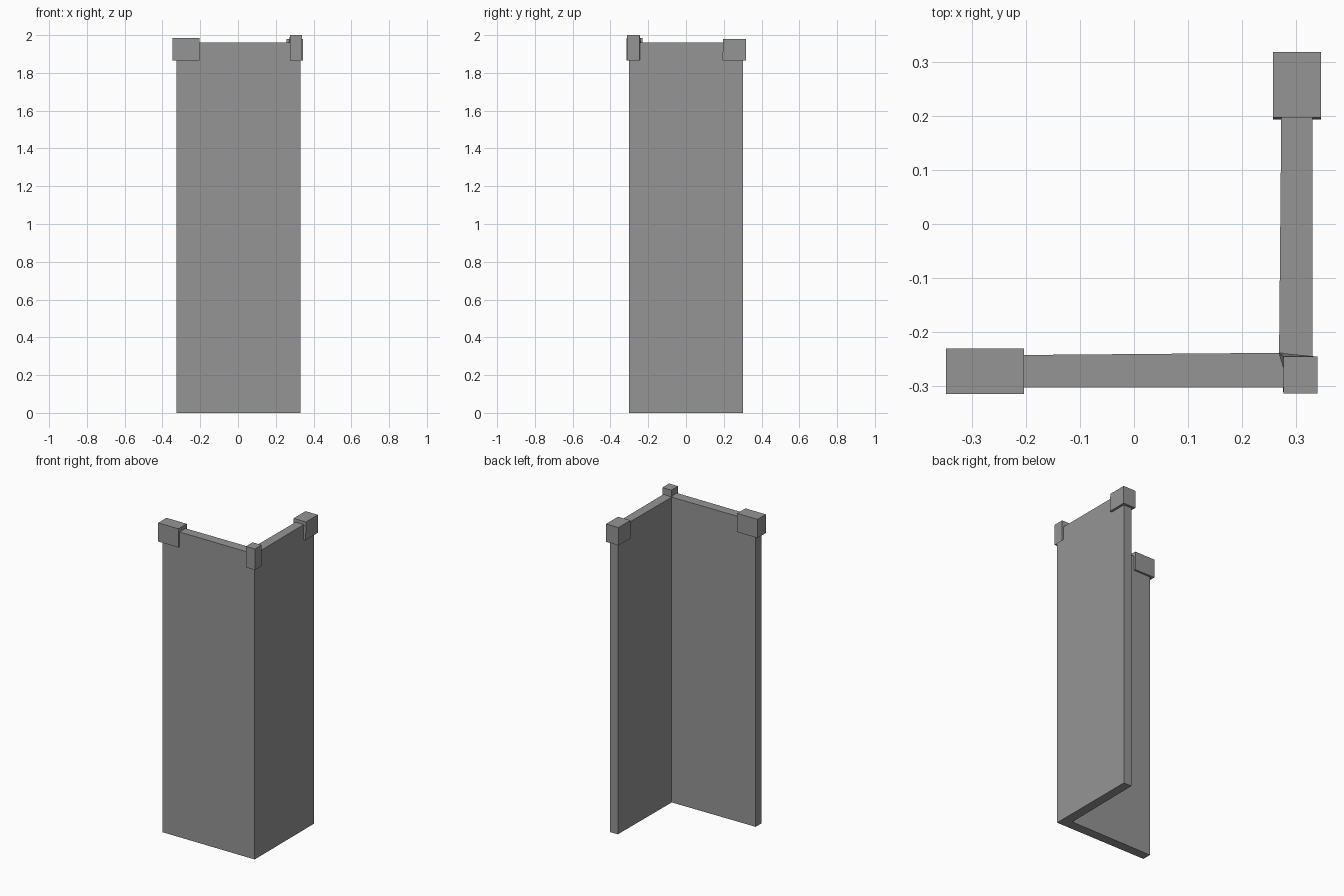
import bpy
import bmesh

cube = bpy.data.objects.get("Cube")
if cube:
    bpy.data.objects.remove(cube)

# One plain grey for everything
grey = bpy.data.materials.new("grey")
grey.use_nodes = True
colour = (0.3, 0.3, 0.3, 1)
grey.diffuse_color = colour
grey.node_tree.nodes["Principled BSDF"].inputs["Base Color"].default_value = colour


def finish(name, bm):
    bmesh.ops.recalc_face_normals(bm, faces=bm.faces)
    mesh = bpy.data.meshes.new(name)
    bm.to_mesh(mesh)
    bm.free()
    mesh.materials.append(grey)
    obj = bpy.data.objects.new(name, mesh)
    bpy.context.collection.objects.link(obj)


def block(name, x, y, z, adjust=None):
    """Box between the given limits; adjust may move single corners."""
    bm = bmesh.new()
    bmesh.ops.create_cube(bm, size=1)
    for v in bm.verts:
        side = [int(c > 0) for c in v.co]
        v.co = (x[side[0]], y[side[1]], z[side[2]])
        if adjust:
            adjust(v, side)
    finish(name, bm)


# L-shaped wall, extruded from its plan
plan = [(-0.325, -0.302), (0.33, -0.302), (0.33, 0.302),
        (0.273, 0.302), (0.268, -0.238), (-0.325, -0.243)]
bm = bmesh.new()
base = bm.faces.new([bm.verts.new((x, y, 0)) for x, y in plan])
top = bmesh.ops.extrude_face_region(bm, geom=[base])["geom"]
for v in top:
    if isinstance(v, bmesh.types.BMVert):
        v.co.z = 1.96
finish("corner_wall", bm)


# Inner lower corner of the middle cap rests on top of the wall
def rest_on_wall(v, side):
    if side == [0, 1, 0]:
        v.co = (0.268, -0.238, 1.962)


def lean_inward(v, side):
    if side[1:] == [0, 0]:
        v.co.y -= 0.004


# Caps on the wall ends and the corner
block("front_end_cap", (-0.347, -0.203), (-0.314, -0.23), (1.865, 1.985))
block("back_end_cap", (0.257, 0.345), (0.197, 0.318), (1.865, 1.98), lean_inward)
block("corner_cap", (0.276, 0.339), (-0.313, -0.245), (1.865, 2.0), rest_on_wall)
